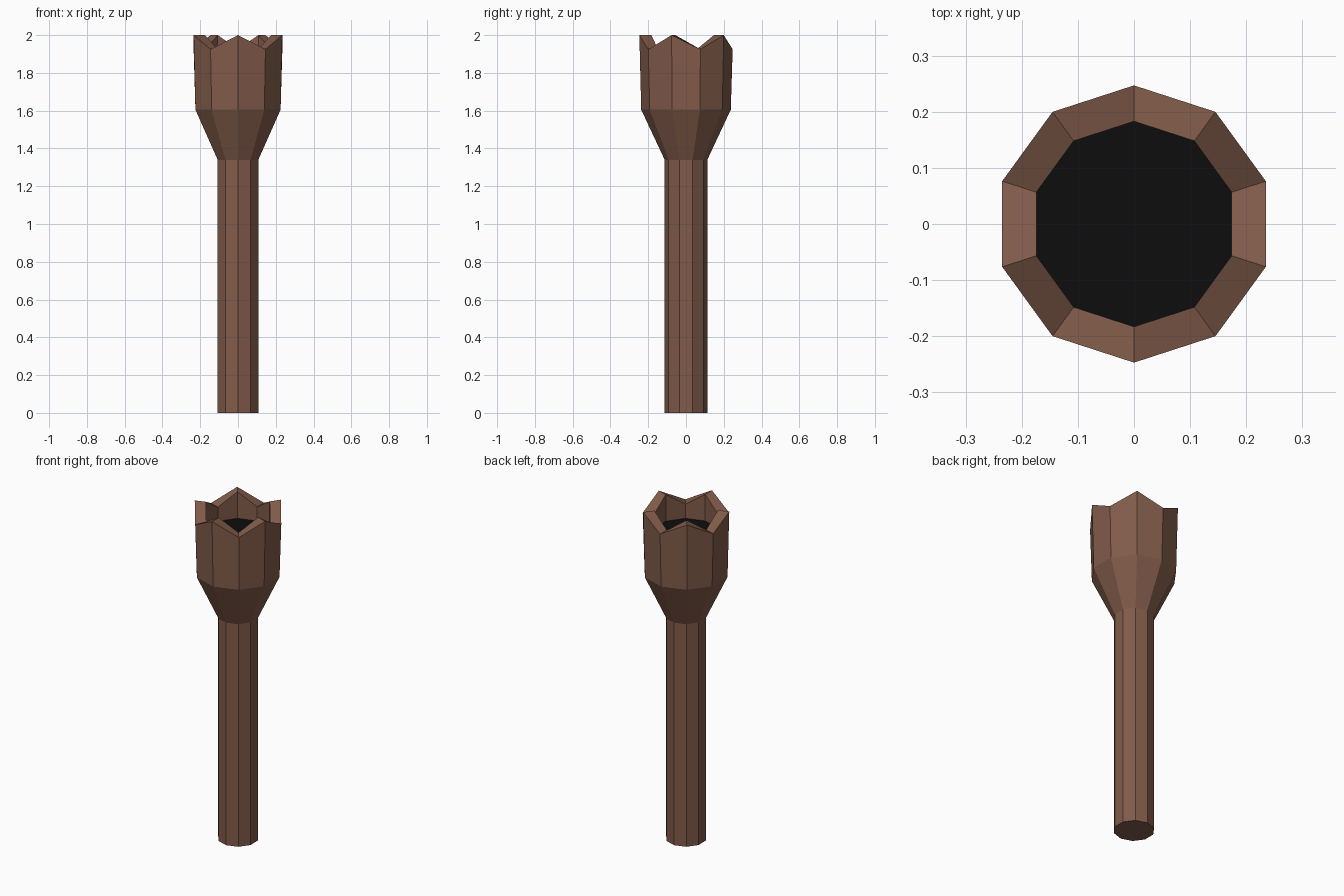
import bpy, bmesh
from math import cos, sin, radians

if "Cube" in bpy.data.objects:
    bpy.data.objects.remove(bpy.data.objects["Cube"])

SIDES = 10
HIGH, LOW = 2.0, 1.925      # crown points and notches
BED_Z = 1.84                # level of the charred bed inside the cup


def material(name, colour):
    m = bpy.data.materials.new(name)
    m.diffuse_color = (*colour, 1)
    m.use_nodes = True
    m.node_tree.nodes["Principled BSDF"].inputs["Base Color"].default_value = m.diffuse_color
    return m


def ring(bm, r, z_even, z_odd=None):
    """Ten-sided ring starting at the front; odd corners may sit at another height."""
    z_odd = z_even if z_odd is None else z_odd
    return [bm.verts.new((r * cos(radians(-90 + 36 * i)),
                          r * sin(radians(-90 + 36 * i)),
                          z_odd if i % 2 else z_even)) for i in range(SIDES)]


def finish(bm, name, mat):
    me = bpy.data.meshes.new(name)
    bm.to_mesh(me)
    bm.free()
    me.materials.append(mat)
    ob = bpy.data.objects.new(name, me)
    bpy.context.collection.objects.link(ob)
    return ob


wood = material("brown_wood", (0.22, 0.105, 0.068))
char = material("charred_black", (0.004, 0.004, 0.004))

# Handle, flared cup, jagged rim and inner wall, lofted from rings
bm = bmesh.new()
rings = [ring(bm, 0.113, 0),
         ring(bm, 0.113, 1.34),
         ring(bm, 0.237, 1.605),
         ring(bm, 0.247, HIGH, LOW),
         ring(bm, 0.183, HIGH, LOW),
         ring(bm, 0.183, BED_Z)]
bm.faces.new(rings[0][::-1])
for a, b in zip(rings, rings[1:]):
    for i in range(SIDES):
        j = (i + 1) % SIDES
        bm.faces.new((a[i], a[j], b[j], b[i]))
finish(bm, "torch_body", wood)

# Charred bed closing the cup
bm = bmesh.new()
bm.faces.new(ring(bm, 0.183, BED_Z))
finish(bm, "charred_bed", char)
